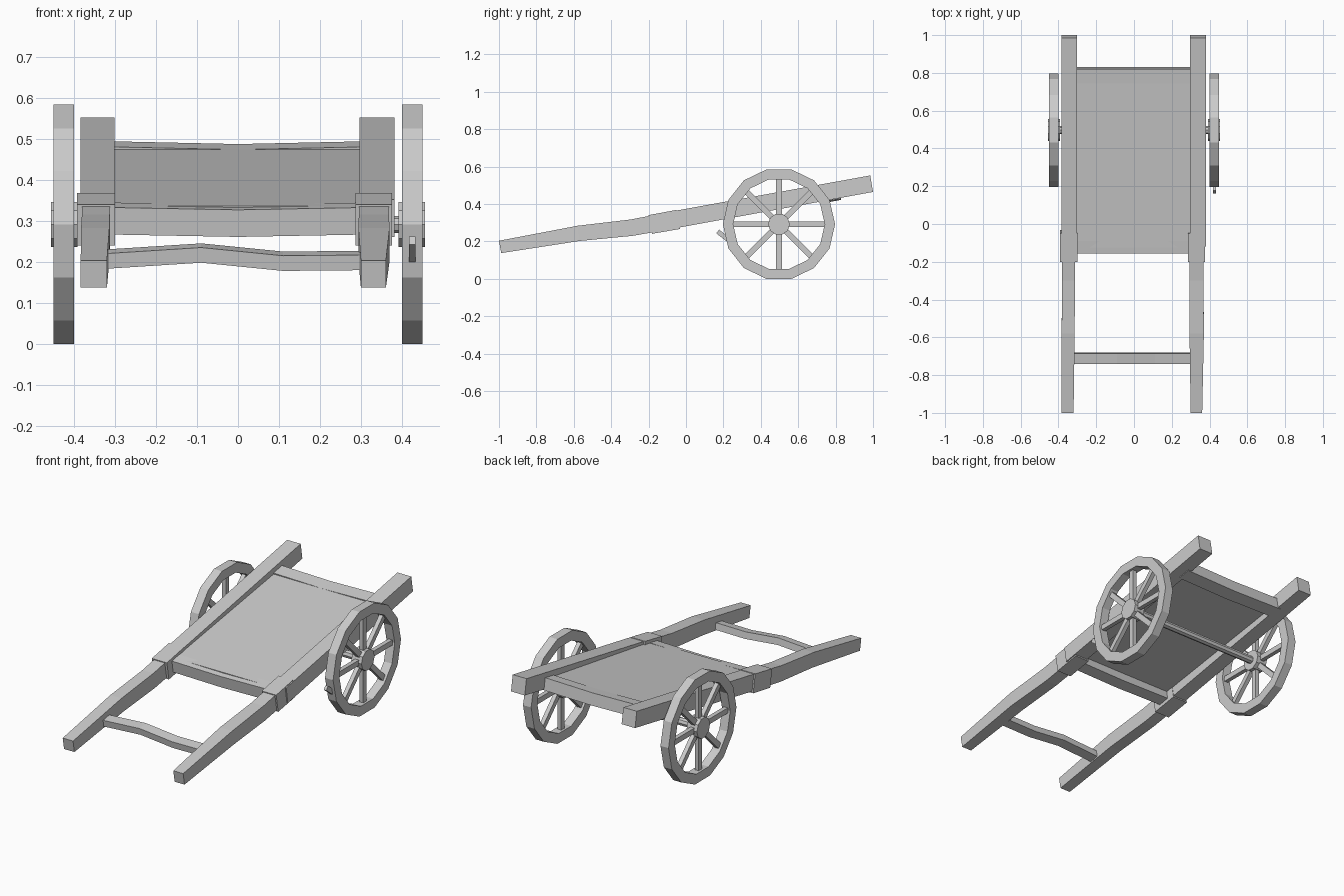
import bpy, bmesh, math
from mathutils import Matrix, Vector

if "Cube" in bpy.data.objects:
    bpy.data.objects.remove(bpy.data.objects["Cube"])

HUB = Vector((0, 0.497, 0.2925))   # wheel centre (y, z)


def finish(name, bm):
    bmesh.ops.recalc_face_normals(bm, faces=bm.faces)
    me = bpy.data.meshes.new(name)
    bm.to_mesh(me)
    bm.free()
    ob = bpy.data.objects.new(name, me)
    bpy.context.collection.objects.link(ob)
    return ob


def loft(name, sections):
    """Skin a row of four-cornered sections and cap both ends."""
    bm = bmesh.new()
    rows = [[bm.verts.new(p) for p in s] for s in sections]
    for a, b in zip(rows, rows[1:]):
        for i in range(4):
            j = (i + 1) % 4
            bm.faces.new((a[i], a[j], b[j], b[i]))
    bm.faces.new(rows[0])
    bm.faces.new(rows[-1][::-1])
    return finish(name, bm)


def beam_y(name, stations):
    """Beam along y; station = x0, x1, top y, top z, bottom y, bottom z."""
    return loft(name, [[(x0, yb, zb), (x1, yb, zb), (x1, yt, zt), (x0, yt, zt)]
                       for x0, x1, yt, zt, yb, zb in stations])


def beam_x(name, stations, y0, y1, h, slope):
    """Beam along x, tilted with the cart; station = x, front top z."""
    d = (y1 - y0) * slope
    return loft(name, [[(x, y0 + h * slope, z - h), (x, y1, z - h + d), (x, y1 - h * slope, z + d), (x, y0, z)]
                       for x, z in stations])


def cylinder(name, r, x0, x1, sides, r2=None):
    bm = bmesh.new()
    m = (Matrix.Translation(HUB + Vector(((x0 + x1) / 2, 0, 0)))
         @ Matrix.Rotation(math.pi / 2, 4, 'Y'))
    bmesh.ops.create_cone(bm, cap_ends=True, segments=sides, radius1=r,
                          radius2=r2 or r, depth=x1 - x0, matrix=m)
    return finish(name, bm)


def bar(name, x, angle, r0, r1, w):
    """Square bar in the wheel plane, from radius r0 to r1."""
    bm = bmesh.new()
    m = (Matrix.Translation(HUB + Vector((x, 0, 0)))
         @ Matrix.Rotation(angle, 4, 'X')
         @ Matrix.Translation((0, (r0 + r1) / 2, 0))
         @ Matrix.Diagonal((0.024, r1 - r0, w, 1)))
    bmesh.ops.create_cube(bm, size=1, matrix=m)
    return finish(name, bm)


# wheels: 14-sided rim, eight spokes, hub
for side, s in (("left", -1), ("right", 1)):
    cx = 0.425 * s
    ring = []
    for i in range(15):
        a = math.tau * i / 14
        d = Vector((0, math.cos(a), math.sin(a)))
        ring.append([HUB + d * r + Vector((cx + dx, 0, 0))
                     for r, dx in ((0.245, -0.025), (0.3, -0.025), (0.3, 0.025), (0.245, 0.025))])
    bm = bmesh.new()
    rows = [[bm.verts.new(p) for p in q] for q in ring[:14]]
    for i in range(14):
        a, b = rows[i], rows[(i + 1) % 14]
        for k in range(4):
            n = (k + 1) % 4
            bm.faces.new((a[k], a[n], b[n], b[k]))
    finish(side + "_wheel_rim", bm)
    for i in range(8):
        bar(f"{side}_spoke_{i + 1}", cx, math.tau * i / 8, 0.03, 0.255, 0.03)
    lo, hi = sorted((0.392 * s, 0.456 * s))
    cylinder(side + "_hub", 0.058, lo, hi, 10)

# small peg poking out of the right rim
bm = bmesh.new()
bmesh.ops.create_cube(bm, size=1, matrix=Matrix.Translation((0.425, 0.197, 0.232))
                      @ Matrix.Rotation(math.radians(-38), 4, 'X')
                      @ Matrix.Diagonal((0.016, 0.07, 0.025, 1)))
finish("rim_peg", bm)

cylinder("axle", 0.021, -0.41, 0.41, 8)

# side rails and tapered front shafts
for side, rail, front, joint, tip in (
        ("left", (-0.385, -0.302), (-0.381, -0.313), (-0.383, -0.314), (-0.384, -0.320)),
        ("right", (0.297, 0.382), (0.295, 0.368), (0.294, 0.370), (0.300, 0.361))):
    beam_y(side + "_rail", [(*rail, -0.12, 0.353, -0.105, 0.262),
                            (*rail, 0.985, 0.553, 1.0, 0.465)])
    beam_y(side + "_shaft", [(*tip, -1.0, 0.204, -0.988, 0.138),
                             (*joint, -0.58, 0.284, -0.568, 0.203),
                             (*front, -0.30, 0.317, -0.288, 0.230),
                             (*front, -0.10, 0.355, -0.088, 0.264)])

# collars where shafts meet rails
for side, x0, x1 in (("left", -0.393, -0.300), ("right", 0.287, 0.376)):
    beam_y(side + "_collar", [(x0, x1, -0.200, 0.341, -0.182, 0.241),
                              (x0, x1, -0.050, 0.369, -0.032, 0.267)])

# bed boards and cross beams
beam_y("bed", [(-0.31, 0.31, -0.125, 0.338, -0.122, 0.318),
               (-0.31, 0.31, 0.810, 0.485, 0.813, 0.465)])
beam_x("front_cross_beam", [(-0.32, 0.334), (0, 0.328), (0.32, 0.334)], -0.155, -0.08, 0.066, 0.16)
beam_x("rear_cross_beam", [(-0.32, 0.482), (0, 0.475), (0.32, 0.482)], 0.745, 0.83, 0.066, 0.16)

# wavy handle bar
beam_x("handle_bar", [(-0.34, 0.219), (-0.31, 0.222), (-0.09, 0.236), (0.11, 0.216), (0.32, 0.218)],
       -0.74, -0.68, 0.037, 0.17)
